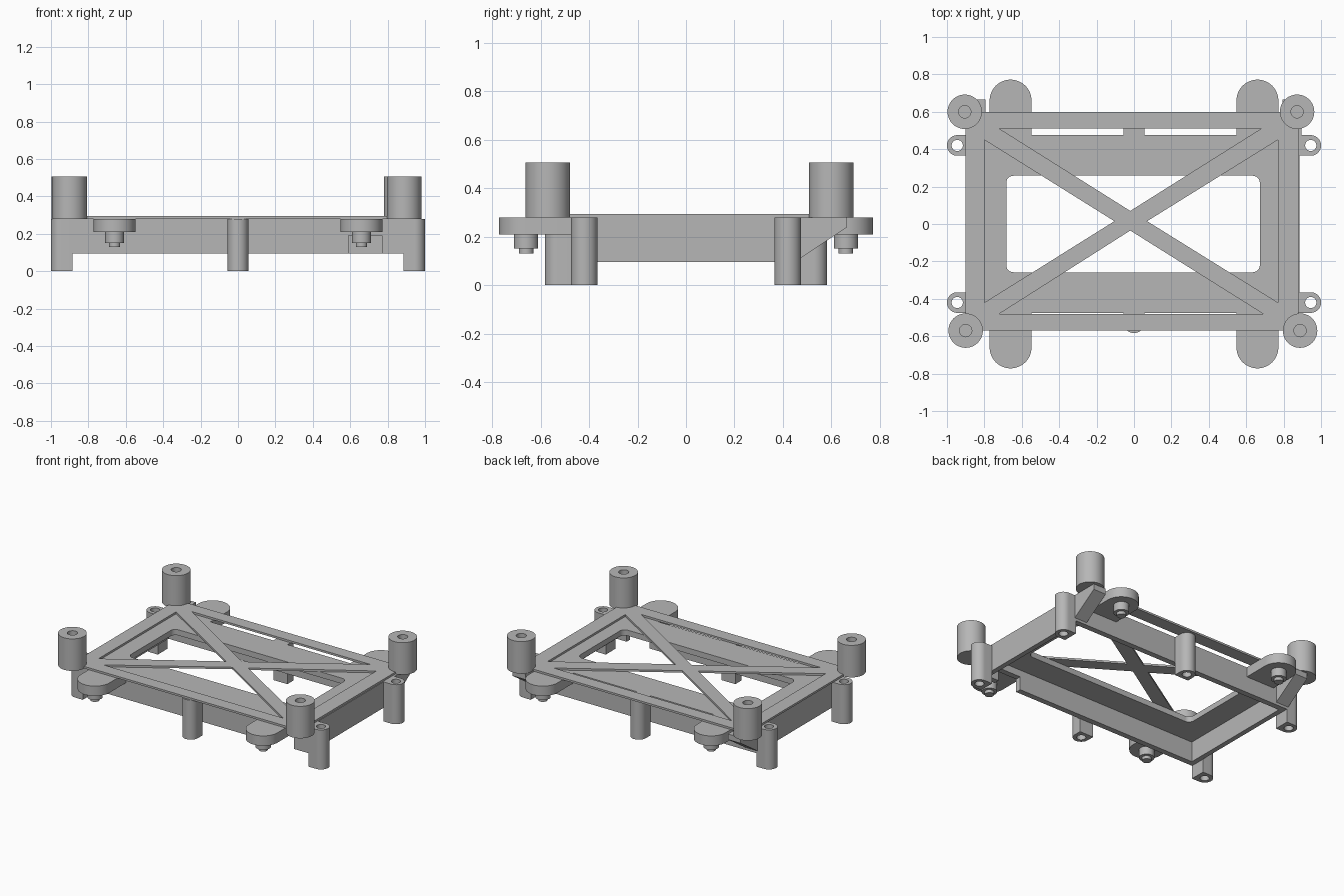
import bpy, bmesh, math
from mathutils import Matrix

cube = bpy.data.objects.get("Cube")
if cube:
    bpy.data.objects.remove(cube, do_unlink=True)

grey = bpy.data.materials.new("matte grey")
grey.use_nodes = True
grey.diffuse_color = (0.47, 0.47, 0.47, 1)
grey.node_tree.nodes["Principled BSDF"].inputs["Base Color"].default_value = (0.47, 0.47, 0.47, 1)


def prism(name, outline, z0, z1):
    """Extrude a flat outline from z0 to z1."""
    bm = bmesh.new()
    face = bm.faces.new([bm.verts.new((x, y, z0)) for x, y in outline])
    up = bmesh.ops.extrude_face_region(bm, geom=[face])["geom"]
    top = [v for v in up if isinstance(v, bmesh.types.BMVert)]
    bmesh.ops.translate(bm, verts=top, vec=(0, 0, z1 - z0))
    bmesh.ops.recalc_face_normals(bm, faces=bm.faces)
    mesh = bpy.data.meshes.new(name)
    bm.to_mesh(mesh)
    bm.free()
    mesh.materials.append(grey)
    obj = bpy.data.objects.new(name, mesh)
    bpy.context.collection.objects.link(obj)
    return obj


def arc(cx, cy, r, start, end, steps):
    angles = [math.radians(start + (end - start) * i / steps) for i in range(steps + 1)]
    return [(cx + r * math.cos(a), cy + r * math.sin(a)) for a in angles]


def circle(cx, cy, r, sides=40):
    return arc(cx, cy, r, 0, 360, sides)[:-1]


def rect(x0, x1, y0, y1):
    return [(x0, y0), (x1, y0), (x1, y1), (x0, y1)]


def lug(cx, cy, r, reach, facing):
    """Half-round end at the centre, with straight sides running back by reach."""
    a = math.radians(facing)
    back = (-math.cos(a) * reach, -math.sin(a) * reach)
    pts = arc(cx, cy, r, facing - 90, facing + 90, 24)
    return pts + [(pts[-1][0] + back[0], pts[-1][1] + back[1]),
                  (pts[0][0] + back[0], pts[0][1] + back[1])]


def cut(obj, *cutters):
    for c in cutters:
        c.hide_render = True
        mod = obj.modifiers.new("cut", 'BOOLEAN')
        mod.operation = 'DIFFERENCE'
        mod.solver = 'EXACT'
        mod.object = c
    bpy.context.view_layer.update()
    mesh = bpy.data.meshes.new_from_object(
        obj.evaluated_get(bpy.context.evaluated_depsgraph_get()))
    obj.modifiers.clear()
    obj.data = mesh
    for c in cutters:
        bpy.data.objects.remove(c, do_unlink=True)


def smooth(obj):
    obj.data.shade_smooth()
    obj.data.set_sharp_from_angle(angle=math.radians(35))


TOP, RIM = 0.28, 0.095

# Tray: open underneath, with a rounded window and a cable notch in the front wall
tray = prism("tray", rect(-0.885, 0.885, -0.475, 0.475), RIM, TOP)
window = []
for cx, cy, start in ((0.635, 0.22, 0), (-0.645, 0.22, 90), (-0.645, -0.22, 180), (0.635, -0.22, 270)):
    window += arc(cx, cy, 0.038, start, start + 90, 6)
cut(tray,
    prism("cavity", rect(-0.85, 0.85, -0.435, 0.435), 0, 0.24),
    prism("window", window, 0.1, 0.4),
    prism("notch", rect(0.59, 0.77, -0.6, -0.4), 0, 0.19))
smooth(tray)

# Thin cross-braced frame lying on the tray
frame = prism("cross_frame", rect(-0.90, 0.88, -0.57, 0.60), TOP, 0.294)
triangles = (((-0.72, -0.48), (0.69, -0.48), (-0.02, -0.035)),
             ((0.68, 0.51), (-0.72, 0.51), (-0.02, 0.07)),
             ((-0.8, 0.45), (-0.8, -0.42), (-0.105, 0.015)),
             ((0.77, -0.42), (0.77, 0.45), (0.07, 0.015)))
cut(frame, *[prism("opening", t, 0.2, 0.4) for t in triangles])

# Corner posts with blind bores
for name, x, y in (("front_right_post", -0.90, -0.57), ("front_left_post", 0.888, -0.57),
                   ("back_right_post", -0.905, 0.60), ("back_left_post", 0.872, 0.60)):
    post = prism(name, circle(x, y, 0.092, 48), TOP, 0.507)
    cut(post, prism("bore", circle(x, y, 0.033, 24), 0.33, 0.6))
    smooth(post)

for sy, end in ((-1, "front"), (1, "back")):
    for sx, side in ((-1, "right"), (1, "left")):
        # Side legs, drilled through
        leg = prism(f"{end}_{side}_leg", lug(sx * 0.945, sy * 0.42, 0.055, 0.06, 0 if sx > 0 else 180), 0, TOP)
        cut(leg, prism("drill", circle(sx * 0.945, sy * 0.42, 0.03, 24), -0.1, 0.4))
        smooth(leg)
        # Rounded tabs with a stepped peg beneath
        x = sx * 0.66
        smooth(prism(f"{end}_{side}_tab", lug(x, sy * 0.66, 0.112, 0.186, sy * 90), 0.21, TOP))
        smooth(prism(f"{end}_{side}_peg", circle(x, sy * 0.66, 0.05, 32), 0.152, 0.21))
        smooth(prism(f"{end}_{side}_peg_tip", circle(x, sy * 0.66, 0.03, 24), 0.13, 0.152))
    # Middle legs, bored from below
    leg = prism(f"{end}_middle_leg", lug(0, sy * 0.528, 0.055, 0.054, sy * 90), 0, TOP)
    cut(leg, prism("drill", circle(0, sy * 0.528, 0.03, 24), -0.1, 0.2))
    smooth(leg)

# Sloped gussets carrying the back posts: a (y, z) profile stood up along x
profile = [(0.47, 0.11), (0.665, 0.24), (0.665, TOP), (0.47, TOP)]
stand = Matrix(((0, 0, 1, 0), (1, 0, 0, 0), (0, 1, 0, 0), (0, 0, 0, 1)))
for side, x in (("right", -0.895), ("left", 0.795)):
    gusset = prism(f"{side}_gusset", profile, x, x + 0.1)
    gusset.data.transform(stand)
